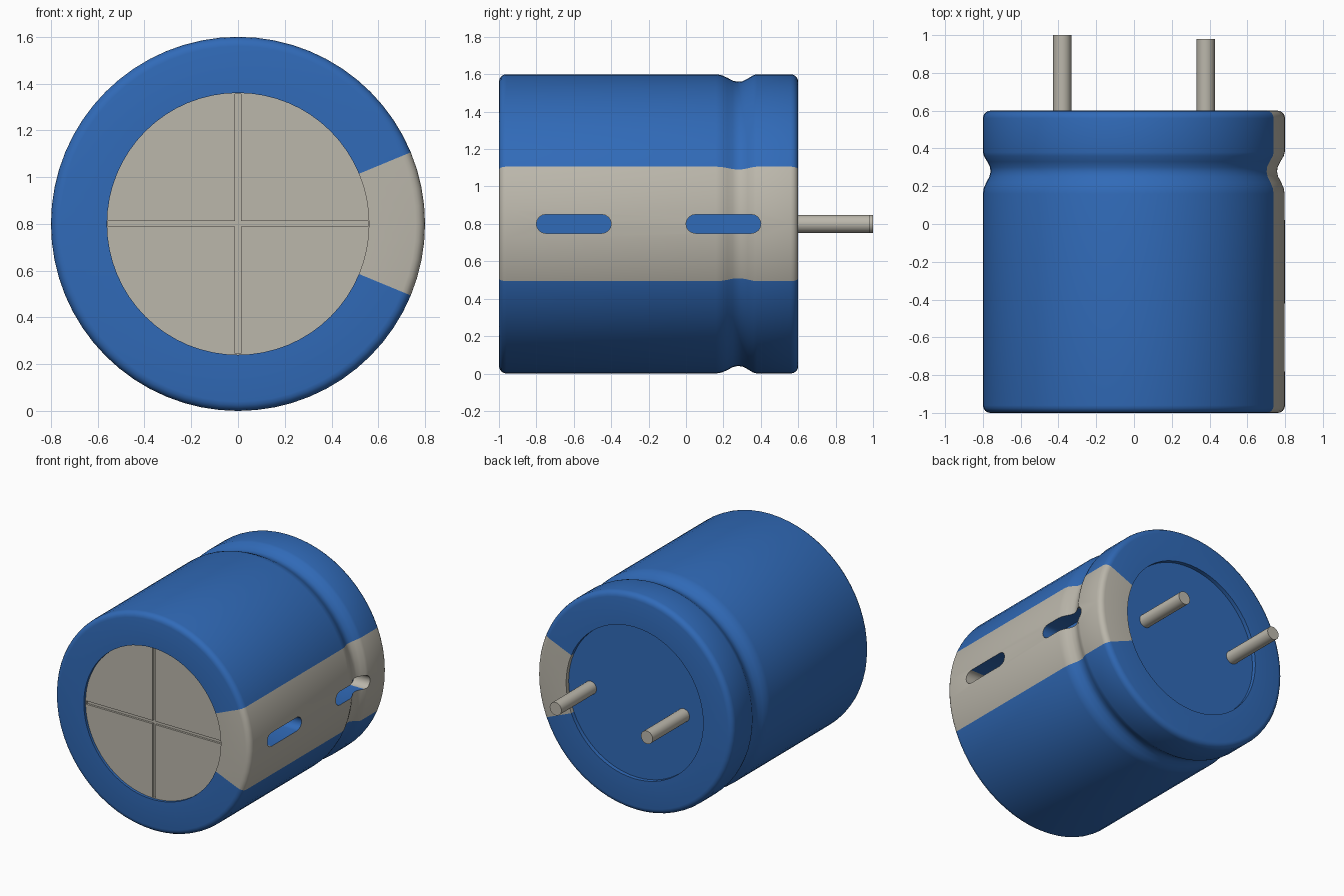
import bpy, bmesh, math
from mathutils import Vector, Matrix

if "Cube" in bpy.data.objects:
    bpy.data.objects.remove(bpy.data.objects["Cube"])

AXIS_Z = 0.8      # height of the can's axis
R, RING = 0.8, 0.56
SEGS = 64
BLUE, BEIGE = 0, 1


def material(name, rgb):
    m = bpy.data.materials.new(name)
    m.use_nodes = True
    m.diffuse_color = (*rgb, 1)
    m.node_tree.nodes["Principled BSDF"].inputs["Base Color"].default_value = (*rgb, 1)
    return m


MATS = [material("sleeve_blue", (0.03, 0.145, 0.48)),
        material("warm_grey", (0.50, 0.475, 0.41))]


def make_object(name, bm):
    bmesh.ops.recalc_face_normals(bm, faces=bm.faces[:])
    mesh = bpy.data.meshes.new(name)
    bm.to_mesh(mesh)
    bm.free()
    for m in MATS:
        mesh.materials.append(m)
    ob = bpy.data.objects.new(name, mesh)
    bpy.context.collection.objects.link(ob)
    return ob


def lathe(name, profile, center, segs, paint):
    """Spin (y, radius) points around an axis parallel to y."""
    bm = bmesh.new()
    cx, cz = center
    vs = [bm.verts.new((cx + r, y, cz)) for y, r in profile]
    es = [bm.edges.new(p) for p in zip(vs, vs[1:])]
    bmesh.ops.spin(bm, geom=vs + es, cent=(cx, 0, cz), axis=(0, 1, 0),
                   angle=math.tau, steps=segs, use_merge=True)
    bmesh.ops.remove_doubles(bm, verts=bm.verts[:], dist=1e-5)
    for f in bm.faces:
        c = f.calc_center_median()
        f.material_index = paint(c.x - cx, c.y, c.z - cz)
    return make_object(name, bm)


def rounded(y_mid, start, sign, rad=0.04):
    """Quarter-round rim corner, listed from the end face to the side."""
    pts = []
    for i in range(5):
        a = math.pi / 2 * i / 4
        pts.append((y_mid + sign * rad * math.cos(a), R - rad + rad * math.sin(a)))
    return pts if start else pts[::-1]


def cut(target, cutter):
    cutter.hide_render = True
    mod = target.modifiers.new("cut", 'BOOLEAN')
    mod.operation, mod.solver, mod.object = 'DIFFERENCE', 'EXACT', cutter
    bpy.context.view_layer.objects.active = target
    bpy.ops.object.modifier_apply(modifier=mod.name)
    bpy.data.objects.remove(cutter)


def smooth(ob):
    bpy.ops.object.select_all(action='DESELECT')
    ob.select_set(True)
    bpy.context.view_layer.objects.active = ob
    bpy.ops.object.shade_smooth_by_angle(angle=math.radians(35))


# Can with crimped groove, recessed ends and a pale stripe on its left side
def paint_can(x, y, z):
    if math.hypot(x, z) < RING - 0.01:
        return BEIGE if y < 0 else BLUE
    return BEIGE if abs(math.atan2(z, x)) < math.pi / 8 else BLUE


can_profile = ([(-0.98, 0), (-0.98, RING), (-1.0, RING)] + rounded(-0.96, True, -1)
               + [(0.16, 0.8), (0.19, 0.795), (0.22, 0.782), (0.25, 0.766),
                  (0.275, 0.76), (0.30, 0.762), (0.33, 0.777), (0.36, 0.795), (0.38, 0.8)]
               + rounded(0.56, False, 1) + [(0.6, RING), (0.57, RING), (0.57, 0)])
can = lathe("can", can_profile, (0, AXIS_Z), SEGS, paint_can)

# Cross-shaped vent score on the front face
for w, h in ((2 * RING - 0.01, 0.024), (0.024, 2 * RING - 0.01)):
    bm = bmesh.new()
    bmesh.ops.create_cube(bm, size=1, matrix=Matrix.Translation((0, -0.98, AXIS_Z))
                          @ Matrix.Diagonal((w, 0.03, h, 1)))
    for f in bm.faces:
        f.material_index = BEIGE
    cut(can, make_object("vent_score_cutter", bm))


# Minus-sign slots pressed into the stripe, outer ends pale
def slot_cutter(y0, y1, outer):
    rad, depth_x = 0.05, 0.67
    bm = bmesh.new()
    loop = []
    for cy, a0 in ((y1 - rad, -90), (y0 + rad, 90)):
        for i in range(9):
            a = math.radians(a0 + 180 * i / 8)
            loop.append(bm.verts.new((depth_x, cy + rad * math.cos(a),
                                      AXIS_Z + rad * math.sin(a))))
    face = bm.faces.new(loop)
    ext = bmesh.ops.extrude_face_region(bm, geom=[face], use_keep_orig=True)
    top = [g for g in ext["geom"] if isinstance(g, bmesh.types.BMVert)]
    bmesh.ops.translate(bm, verts=top, vec=Vector((0.25, 0, 0)))
    middle = (y0 + y1) / 2
    for f in bm.faces:
        at_end = (f.calc_center_median().y - middle) * outer > 0.15
        f.material_index = BEIGE if at_end else BLUE
    return make_object("slot_cutter", bm)


cut(can, slot_cutter(-0.8, -0.4, -1))
cut(can, slot_cutter(0.0, 0.4, 1))
smooth(can)

# Terminal pins, one slightly longer than the other
for name, x, tip in (("right_pin", -0.38, 1.0), ("left_pin", 0.38, 0.98)):
    pin = lathe(name, [(0.55, 0), (0.55, 0.048), (tip, 0.048), (tip, 0)],
                (x, AXIS_Z), 24, lambda *p: BEIGE)
    smooth(pin)
